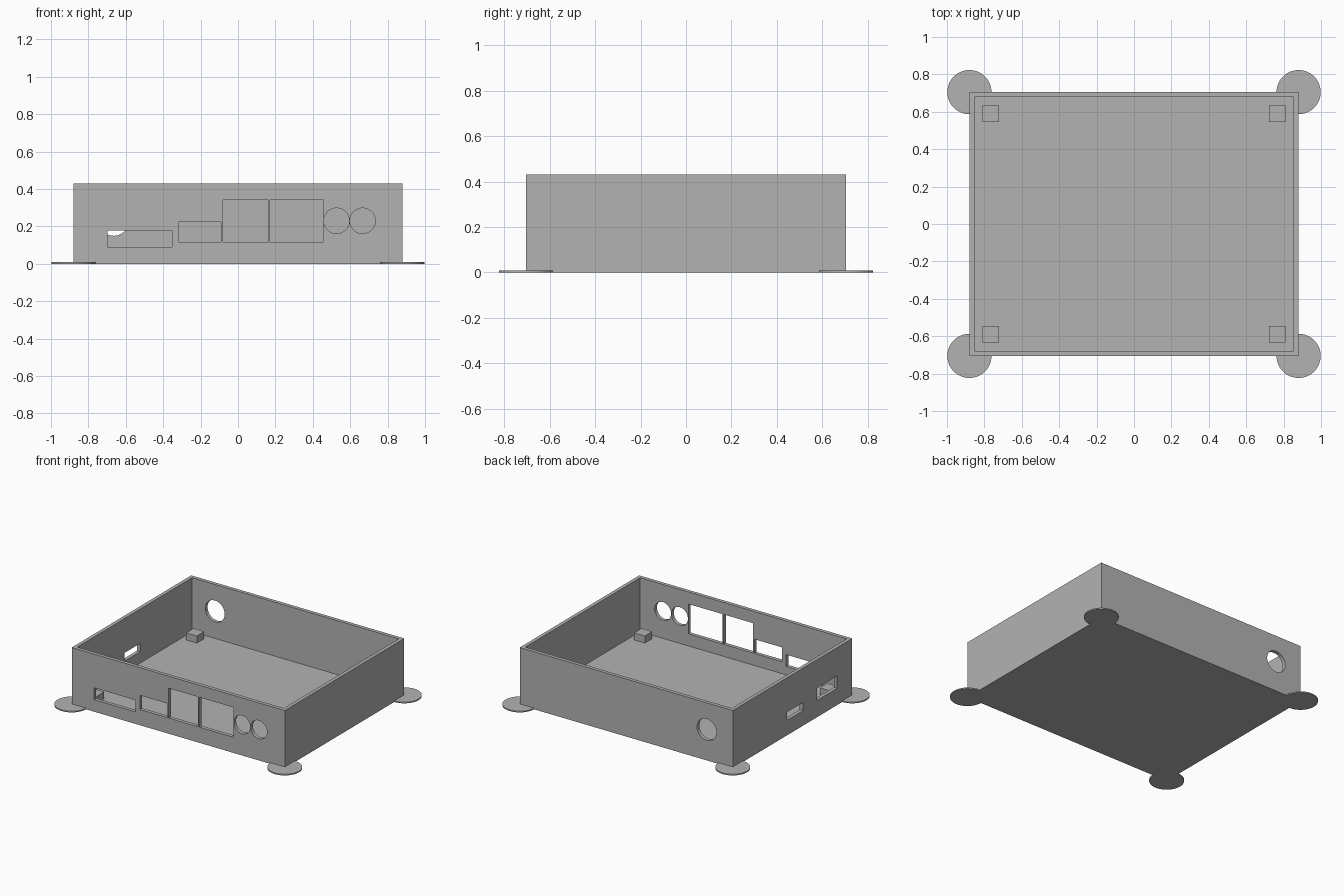
import bpy, bmesh, math
from mathutils import Matrix, Vector

cube = bpy.data.objects.get("Cube")
if cube:
    bpy.data.objects.remove(cube, do_unlink=True)

HX, HY, HEIGHT, WALL = 0.88, 0.705, 0.43, 0.027
FOOT_R, FOOT_H = 0.118, 0.009

grey = bpy.data.materials.new("plain grey")
grey.use_nodes = True
colour = (0.45, 0.45, 0.45, 1)
grey.diffuse_color = colour
grey.node_tree.nodes["Principled BSDF"].inputs["Base Color"].default_value = colour


def make_object(name, bm):
    bmesh.ops.recalc_face_normals(bm, faces=bm.faces)
    mesh = bpy.data.meshes.new(name)
    bm.to_mesh(mesh)
    bm.free()
    mesh.materials.append(grey)
    obj = bpy.data.objects.new(name, mesh)
    bpy.context.collection.objects.link(obj)
    return obj


def add_box(bm, low, high):
    low, high = Vector(low), Vector(high)
    matrix = Matrix.Translation((low + high) / 2) @ Matrix.Diagonal((*(high - low), 1))
    return bmesh.ops.create_cube(bm, size=1, matrix=matrix)


def box(name, low, high):
    bm = bmesh.new()
    add_box(bm, low, high)
    return make_object(name, bm)


def cylinder(name, centre, radius, depth, along_y=False):
    bm = bmesh.new()
    turn = Matrix.Rotation(math.pi / 2, 4, "X") if along_y else Matrix()
    bmesh.ops.create_cone(bm, cap_ends=True, segments=64, radius1=radius, radius2=radius,
                          depth=depth, matrix=Matrix.Translation(centre) @ turn)
    return make_object(name, bm)


def smooth(obj):
    bpy.ops.object.select_all(action="DESELECT")
    obj.select_set(True)
    bpy.context.view_layer.objects.active = obj
    bpy.ops.object.shade_smooth_by_angle(angle=math.radians(30))


# Open tray: a box whose top is inset and pushed down to the floor
bm = bmesh.new()
add_box(bm, (-HX, -HY, 0), (HX, HY, HEIGHT))
top = max(bm.faces, key=lambda f: f.calc_center_median().z)
bmesh.ops.inset_region(bm, faces=[top], thickness=WALL, use_even_offset=True)
pushed = bmesh.ops.extrude_discrete_faces(bm, faces=[top])["faces"][0]
bmesh.ops.translate(bm, verts=pushed.verts, vec=(0, 0, WALL - HEIGHT))
tray = make_object("tray", bm)

# Port openings
CUT = 0.06
cutters = []
for x0, x1, z0, z1 in [(-0.697, -0.353, 0.09, 0.178), (-0.317, -0.09, 0.117, 0.223),
                       (-0.08, 0.163, 0.117, 0.34), (0.172, 0.456, 0.117, 0.34)]:
    cutters.append(box("front_port_cutter", (x0, -HY - CUT, z0), (x1, -HY + CUT, z1)))
for y0, y1, z0, z1 in [(-0.124, 0.065, 0.112, 0.174), (-0.527, -0.29, 0.126, 0.218)]:
    cutters.append(box("side_port_cutter", (-HX - CUT, y0, z0), (-HX + CUT, y1, z1)))
for x, y, r in [(0.527, -HY, 0.068), (0.666, -HY, 0.068), (-0.665, HY, 0.08)]:
    cutters.append(cylinder("round_port_cutter", (x, y, 0.23), r, 2 * CUT, along_y=True))

for cutter in cutters:
    cutter.hide_render = True
    mod = tray.modifiers.new("opening", "BOOLEAN")
    mod.operation, mod.solver, mod.object = "DIFFERENCE", "EXACT", cutter
bpy.context.view_layer.objects.active = tray
for mod in list(tray.modifiers):
    bpy.ops.object.modifier_apply(modifier=mod.name)
for cutter in cutters:
    bpy.data.objects.remove(cutter, do_unlink=True)
smooth(tray)

# Corner pads and inner support posts
for sx, side in [(-1, "right"), (1, "left")]:
    for sy, end in [(-1, "front"), (1, "back")]:
        pad = cylinder(f"{end}_{side}_corner_pad", (sx * HX, sy * HY, FOOT_H / 2), FOOT_R, FOOT_H)
        smooth(pad)
        px, py, half = sx * 0.767, sy * 0.59, 0.044
        box(f"{end}_{side}_post", (px - half, py - half, WALL * 0.5),
            (px + half, py + half, 0.08))
